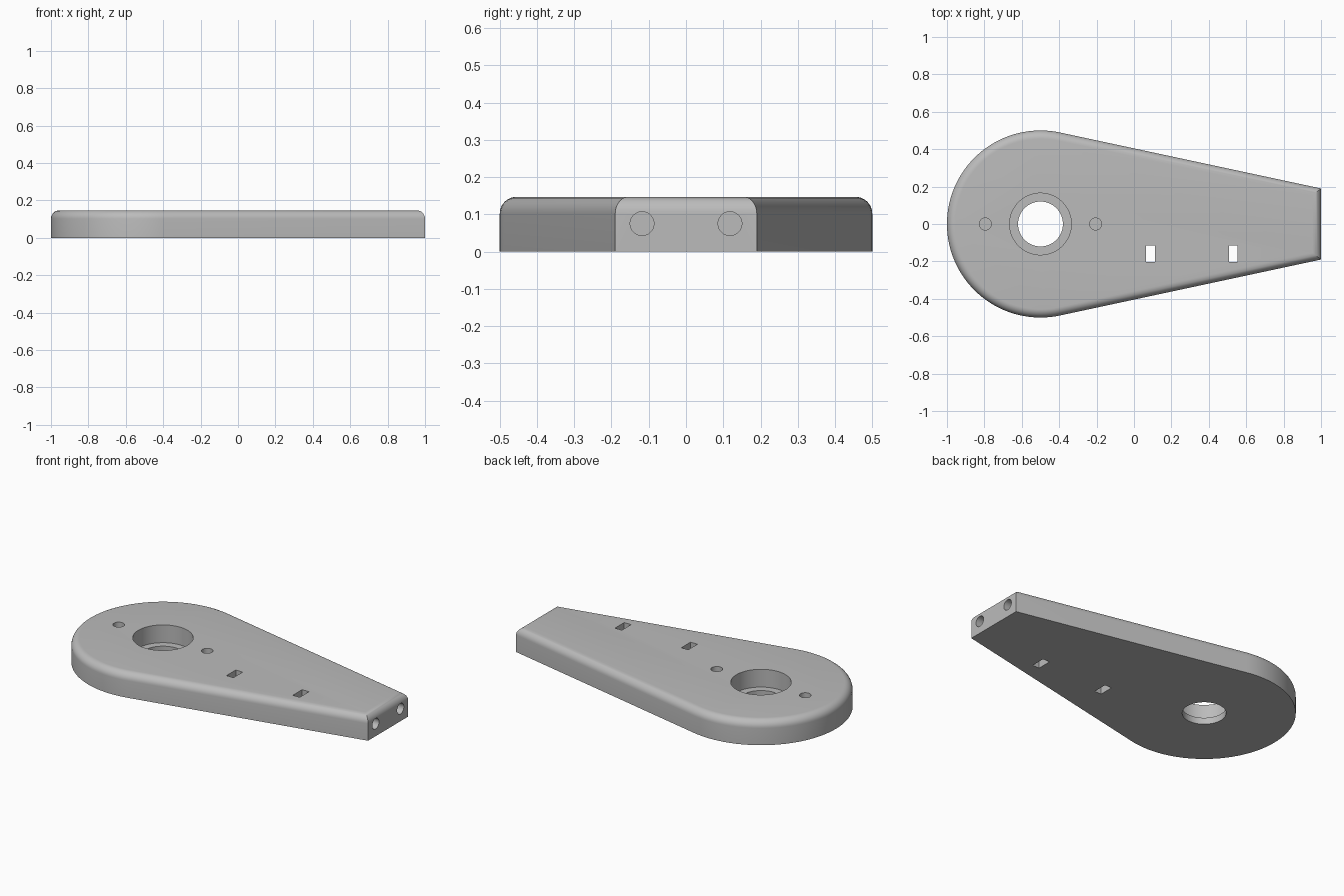
import bpy, bmesh
from math import sin, cos, acos, atan2, hypot, pi, radians
from mathutils import Matrix, Vector

cube = bpy.data.objects.get("Cube")
if cube:
    bpy.data.objects.remove(cube, do_unlink=True)

HEIGHT, FILLET = 0.147, 0.045
CENTRE_X, RADIUS, END_X, END_Y = -0.5, 0.5, 1.0, 0.19
reach = END_X - CENTRE_X
TANGENT = atan2(END_Y, reach) + acos(RADIUS / hypot(reach, END_Y))

grey = bpy.data.materials.new("light grey")
grey.use_nodes = True
colour = (0.5, 0.5, 0.5, 1)
grey.diffuse_color = colour
grey.node_tree.nodes["Principled BSDF"].inputs["Base Color"].default_value = colour


def make_object(name, bm):
    bmesh.ops.recalc_face_normals(bm, faces=bm.faces)
    mesh = bpy.data.meshes.new(name)
    bm.to_mesh(mesh)
    bm.free()
    mesh.materials.append(grey)
    obj = bpy.data.objects.new(name, mesh)
    bpy.context.collection.objects.link(obj)
    return obj


def outline(inset, steps=72):
    """Teardrop outline: round head, tangent sides, flat end."""
    r = RADIUS - inset
    points = []
    for i in range(steps + 1):
        a = TANGENT + (2 * pi - 2 * TANGENT) * i / steps
        points.append((CENTRE_X + r * cos(a), r * sin(a)))
    y = (r - (reach - inset) * cos(TANGENT)) / sin(TANGENT)
    return points + [(END_X - inset, -y), (END_X - inset, y)]


# Plate body with a rounded upper rim
bm = bmesh.new()
levels = [(0, 0)]
for i in range(9):
    a = pi / 2 * i / 8
    levels.append((FILLET * (1 - cos(a)), HEIGHT - FILLET * (1 - sin(a))))
rings = [[bm.verts.new((x, y, z)) for x, y in outline(d)] for d, z in levels]
for low, high in zip(rings, rings[1:]):
    for i in range(len(low)):
        j = (i + 1) % len(low)
        bm.faces.new((low[i], low[j], high[j], high[i]))
bm.faces.new(rings[0])
bm.faces.new(rings[-1])
plate = make_object("tapered_plate", bm)


def cut(name, bm):
    cutter = make_object(name, bm)
    cutter.hide_render = True
    mod = plate.modifiers.new(name, "BOOLEAN")
    mod.operation, mod.solver, mod.object = "DIFFERENCE", "EXACT", cutter
    bpy.context.view_layer.objects.active = plate
    bpy.ops.object.modifier_apply(modifier=name)
    bpy.data.objects.remove(cutter, do_unlink=True)


def drill(name, start, end, radius, sides=32):
    start, end = Vector(start), Vector(end)
    axis = end - start
    turn = Vector((0, 0, 1)).rotation_difference(axis).to_matrix().to_4x4()
    bm = bmesh.new()
    bmesh.ops.create_cone(bm, cap_ends=True, segments=sides, radius1=radius, radius2=radius,
                          depth=axis.length,
                          matrix=Matrix.Translation((start + end) / 2) @ turn)
    cut(name, bm)


# Stepped main bore
drill("main_bore", (CENTRE_X, 0, -0.1), (CENTRE_X, 0, 0.3), 0.12, 64)
drill("counterbore", (CENTRE_X, 0, 0.04), (CENTRE_X, 0, 0.3), 0.165, 64)

for side in (-1, 1):
    # Blind holes beside the bore, and in the flat end
    x = CENTRE_X + side * 0.295
    drill("blind_hole", (x, 0, 0.04), (x, 0, 0.3), 0.032)
    y = side * 0.118
    drill("end_hole", (0.75, y, 0.075), (1.1, y, 0.075), 0.032)

# Through slots
for x in (0.088, 0.53):
    bm = bmesh.new()
    bmesh.ops.create_cube(bm, size=1, matrix=Matrix.Translation((x, -0.158, 0.1))
                          @ Matrix.Diagonal((0.046, 0.088, 0.6, 1)))
    cut("slot", bm)

bpy.ops.object.select_all(action="DESELECT")
plate.select_set(True)
bpy.context.view_layer.objects.active = plate
bpy.ops.object.shade_smooth_by_angle(angle=radians(30))
